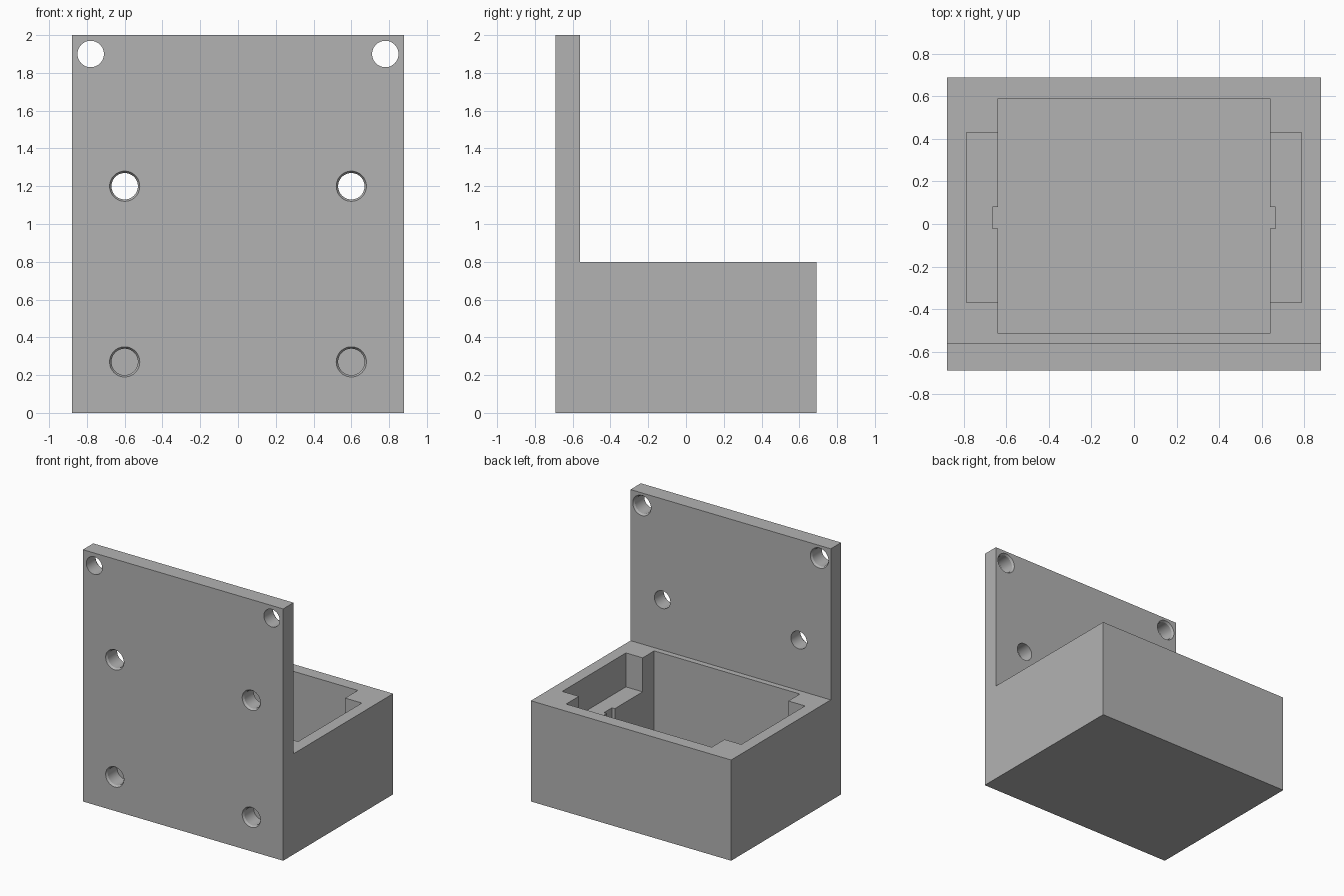
import bpy
import bmesh
import math
from mathutils import Matrix, Vector

cube = bpy.data.objects.get("Cube")
if cube:
    bpy.data.objects.remove(cube, do_unlink=True)

WIDTH, FRONT, BACK = 0.88, -0.69, 0.69
PLATE_BACK, BOX_TOP, PLATE_TOP = -0.56, 0.8, 2.0
FLOOR, SHELF = 0.1, 0.53

grey = bpy.data.materials.new("plain grey")
grey.use_nodes = True
grey.diffuse_color = (0.45, 0.45, 0.45, 1)
grey.node_tree.nodes["Principled BSDF"].inputs["Base Color"].default_value = grey.diffuse_color


def make_object(name, bm):
    bmesh.ops.recalc_face_normals(bm, faces=bm.faces)
    mesh = bpy.data.meshes.new(name)
    bm.to_mesh(mesh)
    bm.free()
    mesh.materials.append(grey)
    obj = bpy.data.objects.new(name, mesh)
    bpy.context.collection.objects.link(obj)
    return obj


def box_cutter(name, x, y0, y1, z0, z1):
    """Box symmetric in x."""
    bm = bmesh.new()
    bmesh.ops.create_cube(bm, size=1)
    bmesh.ops.scale(bm, vec=Vector((2 * x, y1 - y0, z1 - z0)), verts=bm.verts)
    bmesh.ops.translate(bm, vec=Vector((0, (y0 + y1) / 2, (z0 + z1) / 2)), verts=bm.verts)
    return make_object(name, bm)


def hole_cutter(name, x, z, profile):
    """Stack of rings (radius, y) closed at both ends, along y."""
    bm = bmesh.new()
    rings = []
    for radius, y in profile:
        ring = bmesh.ops.create_circle(
            bm, segments=48, radius=radius,
            matrix=Matrix.Translation((x, y, z)) @ Matrix.Rotation(math.pi / 2, 4, "X"))["verts"]
        rings.append(ring)
    for a, b in zip(rings, rings[1:]):
        for i in range(len(a)):
            j = (i + 1) % len(a)
            bm.faces.new((a[i], a[j], b[j], b[i]))
    bm.faces.new(rings[0])
    bm.faces.new(rings[-1])
    return make_object(name, bm)


def cut(body, cutter):
    mod = body.modifiers.new("cut", "BOOLEAN")
    mod.operation = "DIFFERENCE"
    mod.solver = "EXACT"
    mod.object = cutter
    bpy.context.view_layer.objects.active = body
    bpy.ops.object.modifier_apply(modifier=mod.name)
    bpy.data.objects.remove(cutter, do_unlink=True)


# Body: L-shaped side profile extruded across the width
bm = bmesh.new()
profile = [(FRONT, 0), (BACK, 0), (BACK, BOX_TOP), (PLATE_BACK, BOX_TOP),
           (PLATE_BACK, PLATE_TOP), (FRONT, PLATE_TOP)]
side = bm.faces.new([bm.verts.new((-WIDTH, y, z)) for y, z in profile])
extruded = bmesh.ops.extrude_face_region(bm, geom=[side])["geom"]
bmesh.ops.translate(bm, vec=Vector((2 * WIDTH, 0, 0)),
                    verts=[v for v in extruded if isinstance(v, bmesh.types.BMVert)])
body = make_object("mounting_box", bm)

# Open pocket, side shelves and small side slots
cut(body, box_cutter("pocket", 0.64, -0.515, 0.59, FLOOR, 1))
cut(body, box_cutter("shelf_recess", 0.787, -0.37, 0.43, SHELF, 1))
cut(body, box_cutter("side_slot", 0.665, -0.02, 0.08, FLOOR, 0.9))

# Screw holes: chamfered on the front, blind where the box is behind the plate,
# and top corner holes chamfered on the back
R, RIM, STEP = 0.07, 0.08, 0.015
front_rim = [(RIM, FRONT - 0.05), (RIM, FRONT), (R, FRONT + STEP)]
back_rim = [(R, PLATE_BACK - STEP), (RIM, PLATE_BACK), (RIM, PLATE_BACK + 0.05)]
for sx in (-1, 1):
    cut(body, hole_cutter("blind_hole", sx * 0.6, 0.27, front_rim + [(R, PLATE_BACK)]))
    cut(body, hole_cutter("middle_hole", sx * 0.6, 1.2, front_rim + [(R, PLATE_BACK + 0.05)]))
    cut(body, hole_cutter("corner_hole", sx * 0.78, 1.9, [(R, FRONT - 0.05)] + back_rim))

# Smooth hole walls, crisp edges elsewhere
bpy.ops.object.select_all(action="DESELECT")
body.select_set(True)
bpy.context.view_layer.objects.active = body
bpy.ops.object.shade_smooth_by_angle(angle=math.radians(30))
